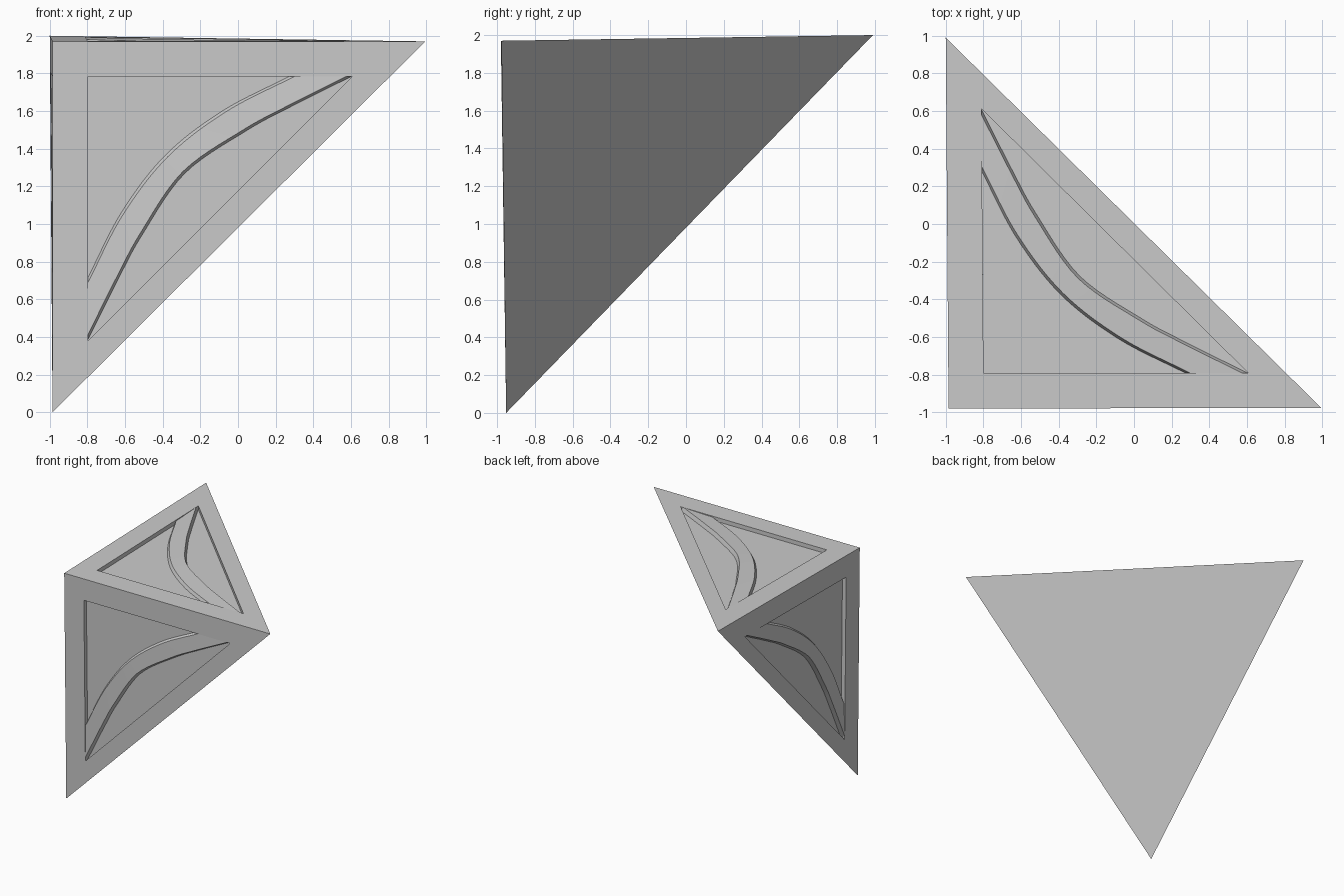
import bpy, bmesh
from mathutils import Vector
from mathutils.geometry import interpolate_bezier

if "Cube" in bpy.data.objects:
    bpy.data.objects.remove(bpy.data.objects["Cube"])

# Corner of a cube: one right-angled apex and three tips
APEX = Vector((-0.985, -0.98, 1.97))
TIPS = {
    "front": (Vector((0.995, -0.977, 1.97)), Vector((-0.985, -0.952, 0.0))),
    "top": (Vector((0.995, -0.977, 1.97)), Vector((-1.0, 0.99, 2.0))),
    "left": (Vector((-1.0, 0.99, 2.0)), Vector((-0.985, -0.952, 0.0))),
}
MARGIN, LEG, DEPTH = 0.187, 1.405, 0.035


def side_mapper(tip_a, tip_b):
    """Return a function placing (u, v, depth) panel coordinates on one side."""
    u, v = (tip_a - APEX).normalized(), (tip_b - APEX).normalized()
    n = u.cross(v).normalized()
    if n.dot(-APEX + Vector((0, 0, 1))) < 0:
        n = -n
    return lambda a, b, d: APEX + u * (MARGIN + a) + v * (MARGIN + b) + n * d


def finish(bm, name):
    bmesh.ops.remove_doubles(bm, verts=bm.verts, dist=1e-5)
    bmesh.ops.recalc_face_normals(bm, faces=bm.faces)
    mesh = bpy.data.meshes.new(name)
    bm.to_mesh(mesh)
    bm.free()
    obj = bpy.data.objects.new(name, mesh)
    bpy.context.collection.objects.link(obj)
    return obj


def face(bm, points):
    return bm.faces.new([bm.verts.new(p) for p in points])


def arc(points, steps=8):
    """Smooth curve through points, mirrored control points by tangent."""
    pts = [Vector((x, y, 0)) for x, y in points]
    ext = [pts[0] * 2 - pts[1]] + pts + [pts[-1] * 2 - pts[-2]]
    out = []
    for i in range(1, len(ext) - 2):
        p0, p1, p2, p3 = ext[i - 1:i + 3]
        seg = interpolate_bezier(p1, p1 + (p2 - p0) / 6, p2 - (p3 - p1) / 6, p2, steps + 1)
        out += seg[:-1]
    return out + [pts[-1]]


def mirrored(half):
    return [(y, x) for x, y in reversed(half[1:])] + half


inner = arc(mirrored([(0.415, 0.415), (0.72, 0.18), (1.07, 0.0)]))
outer = arc(mirrored([(0.515, 0.515), (0.84, 0.29), (1.07, 0.165), (1.40, 0.0)]))


def resample(curve, n=40):
    out = []
    for k in range(n + 1):
        t = k / n * (len(curve) - 1)
        i = min(int(t), len(curve) - 2)
        out.append(curve[i].lerp(curve[i + 1], t - i))
    return out


inner, outer = resample(inner), resample(outer)

# Solid body with a recessed triangular panel on each outer side
body = bmesh.new()
for tip_a, tip_b in TIPS.values():
    at = side_mapper(tip_a, tip_b)
    rim = [APEX, tip_a, tip_b]
    corners = [(0, 0), (LEG, 0), (0, LEG)]
    lip = [at(a, b, 0) for a, b in corners]
    floor = [at(a, b, DEPTH) for a, b in corners]
    for i in range(3):
        j = (i + 1) % 3
        face(body, [rim[i], rim[j], lip[j], lip[i]])
        face(body, [lip[i], lip[j], floor[j], floor[i]])
    face(body, floor)
# Plain diagonal side
face(body, [TIPS["front"][0], TIPS["top"][1], TIPS["front"][1]])
finish(body, "corner_body")

# Raised crescent band in each panel
for side, (tip_a, tip_b) in TIPS.items():
    at = side_mapper(tip_a, tip_b)
    bm = bmesh.new()
    profile = [(inner, 1.0, DEPTH), (inner, 1.025, 0.009), (outer, 0.98, 0.001), (outer, 1.0, DEPTH)]
    rows = [[bm.verts.new(at(p.x * s, p.y * s, d)) for p in curve] for curve, s, d in profile]
    for r0, r1 in zip(rows, rows[1:]):
        for k in range(len(r0) - 1):
            bm.faces.new([r0[k], r0[k + 1], r1[k + 1], r1[k]])
    obj = finish(bm, side + "_crescent_band")
    # Orient the open strip outward
    n = at(0, 0, 1) - at(0, 0, 0)
    if sum(p.normal.dot(n) * p.area for p in obj.data.polygons) > 0:
        obj.data.flip_normals()
    bpy.ops.object.select_all(action='DESELECT')
    obj.select_set(True)
    bpy.context.view_layer.objects.active = obj
    bpy.ops.object.shade_smooth_by_angle(angle=0.5)
